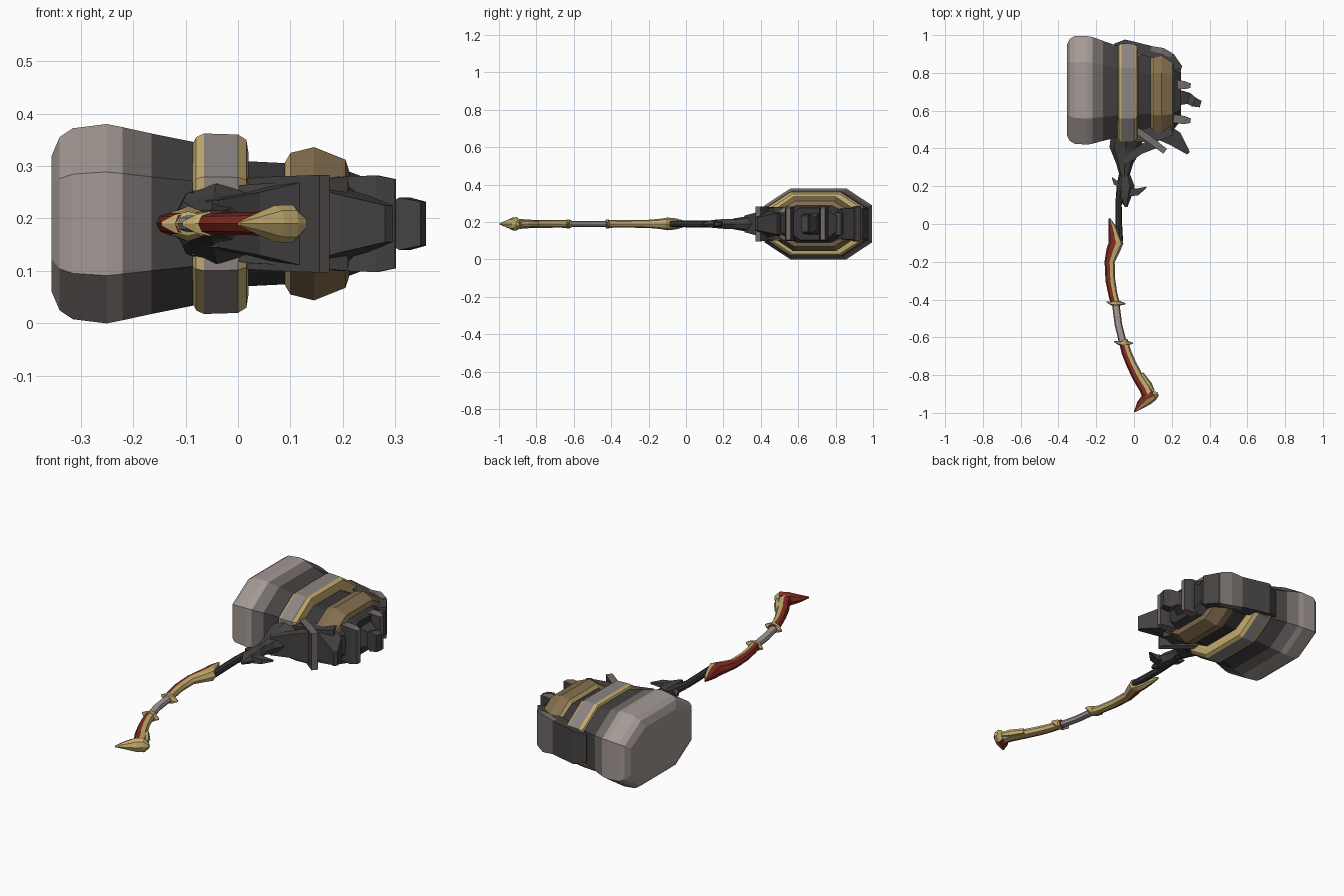
import bpy, bmesh, math
from mathutils import Vector

cube = bpy.data.objects.get("Cube")
if cube:
    bpy.data.objects.remove(cube, do_unlink=True)

ZC = 0.19  # height of the weapon's centre plane


def material(name, rgb):
    m = bpy.data.materials.new(name)
    m.use_nodes = True
    m.diffuse_color = (*rgb, 1)
    node = next(n for n in m.node_tree.nodes if n.type == 'BSDF_PRINCIPLED')
    node.inputs["Base Color"].default_value = (*rgb, 1)
    node.inputs["Roughness"].default_value = 0.7
    return m


pale = material("pale stone", (0.37, 0.32, 0.3))
mid = material("mid stone", (0.17, 0.15, 0.145))
iron = material("dark iron", (0.06, 0.054, 0.054))
black = material("black iron", (0.04, 0.037, 0.038))
gold = material("gold", (0.56, 0.42, 0.16))
bronze = material("bronze", (0.23, 0.155, 0.075))
red = material("red leather", (0.23, 0.025, 0.015))
grey = material("grey metal", (0.26, 0.23, 0.225))


def loft(name, rings, mats, rule=None, smooth=False):
    """Skin closed rings and cap both ends; rule(ring, side) picks the material."""
    bm = bmesh.new()
    vs = [[bm.verts.new(p) for p in r] for r in rings]
    n = len(vs[0])
    for i in range(len(vs) - 1):
        for j in range(n):
            k = (j + 1) % n
            f = bm.faces.new((vs[i][j], vs[i][k], vs[i + 1][k], vs[i + 1][j]))
            f.material_index = rule(i, j) if rule else 0
    for ring, i in ((vs[0], 0), (vs[-1], len(vs) - 2)):
        bm.faces.new(ring).material_index = rule(i, 0) if rule else 0
    bmesh.ops.recalc_face_normals(bm, faces=bm.faces)
    me = bpy.data.meshes.new(name)
    bm.to_mesh(me)
    bm.free()
    for m in mats:
        me.materials.append(m)
    ob = bpy.data.objects.new(name, me)
    bpy.context.collection.objects.link(ob)
    if smooth:
        bpy.ops.object.select_all(action='DESELECT')
        ob.select_set(True)
        bpy.context.view_layer.objects.active = ob
        bpy.ops.object.shade_smooth_by_angle(angle=math.radians(40))
    return ob


def octagon(x, y0, y1, h):
    """Chamfered cross-section of the head at x."""
    w, c = y1 - y0, h * 0.52
    a = w * 0.24
    half = [(y0, c), (y0 + a, h), (y1 - a, h), (y1, c)]
    return [(x, y, ZC + z) for y, z in half] + [(x, y, ZC - z) for y, z in reversed(half)]


def tube(name, stations, mats, sides=4, rule=None, smooth=False):
    """Sweep an ellipse or box along a plan path of (x, y, half width, half height)."""
    rings = []
    for i, (x, y, w, h) in enumerate(stations):
        a, b = stations[max(i - 1, 0)], stations[min(i + 1, len(stations) - 1)]
        t = Vector((b[0] - a[0], b[1] - a[1], 0)).normalized()
        n = Vector((-t.y, t.x, 0))
        s, off = (math.sqrt(2), math.pi / 4) if sides == 4 else (1, 0)
        ring = []
        for j in range(sides):
            g = off + j * math.tau / sides
            ring.append(Vector((x, y, ZC)) + n * w * s * math.cos(g)
                        + Vector((0, 0, h * s * math.sin(g))))
        rings.append(ring)
    return loft(name, rings, mats, rule, smooth)


# Hammer head: pale striking block that darkens toward the middle
block = [(-0.355, .47, .95, .13), (-0.34, .44, .98, .165), (-0.315, .425, .995, .182),
         (-0.25, .42, .995, .19), (-0.22, .425, .99, .184), (-0.165, .44, .97, .172),
         (-0.08, .46, .94, .155)]
loft("striking_block", [octagon(*s) for s in block], [pale, mid, iron],
     lambda i, j: 0 if i < 4 else i - 3)

# Gold-edged band behind the block
band = [(-0.087, .455, .935, .15), (-0.08, .44, .95, .165), (-0.065, .432, .955, .172),
        (0.0, .435, .95, .17), (0.016, .45, .94, .16), (0.02, .475, .91, .135)]
loft("head_band", [octagon(*s) for s in band], [gold, grey], lambda i, j: int(i == 2))

# Dark core and bronze band
core = [(0.0, .48, .9, .12), (0.1, .49, .89, .115), (0.21, .5, .87, .1), (0.25, .55, .8, .085)]
loft("head_core", [octagon(*s) for s in core], [black])
ring = [(0.09, .49, .89, .118), (0.1, .475, .9, .135), (0.145, .47, .905, .146),
        (0.205, .485, .885, .122), (0.212, .5, .87, .1)]
loft("bronze_band", [octagon(*s) for s in ring], [bronze, gold], lambda i, j: int(i == 0))

# Side armour of the head
tube("back_arm", [(-.1, .935, .02, .07), (-.05, .95, .027, .085), (.08, .915, .03, .085),
                  (.2, .88, .022, .085), (.235, .82, .025, .08)], [iron])
tube("back_rib", [(.09, .93, .012, .085), (.15, .915, .018, .095), (.2, .893, .012, .088)], [mid])
tube("front_arm", [(-.09, .455, .02, .06), (.02, .465, .03, .075), (.1, .47, .04, .08),
                   (.2, .5, .03, .09)], [iron])
tube("front_claw", [(.13, .5, .05, .08), (.22, .45, .042, .055), (.288, .375, .01, .035)], [iron])
tube("front_rib", [(-.005, .51, .015, .085), (.08, .45, .018, .09), (.165, .385, .016, .093)],
     [iron, mid], rule=lambda i, j: int(j in (0, 2)))

# Ribs, studs and horn on the rear face
for y in (.55, .735):
    tube("rear_rib", [(.2, y + .01, .022, .09), (.265, y, .022, .092), (.3, y - .003, .012, .085)],
         [iron, mid], rule=lambda i, j: int(j in (0, 2)))
tube("rear_horn", [(.22, .67, .045, .07), (.29, .665, .03, .035), (.318, .645, .025, .05),
                   (.353, .635, .018, .042)], [iron])
tube("rear_corner", [(.2, .83, .03, .075), (.25, .82, .02, .06)], [iron])

# Flared neck, dark shaft and thorned collar
tube("neck", [(-.05, .25, .025, .028), (-.05, .32, .045, .04), (-.045, .4, .085, .06),
              (-.04, .44, .085, .08), (-.03, .5, .06, .08)], [iron], 8)
tube("neck_wing", [(-.05, .33, .02, .045), (.03, .39, .022, .06), (.11, .43, .03, .08)], [iron])
tube("shaft", [(-.075, -.09, .017, .016), (-.08, 0, .017, .018), (-.082, .1, .017, .018),
               (-.07, .2, .022, .022), (-.05, .28, .026, .026)], [black], 8, smooth=True)
tube("collar", [(-.04, .09, .006, .008), (-.05, .14, .035, .024), (-.045, .2, .048, .03),
                (-.05, .27, .026, .03)], [iron], 6)
tube("collar_thorn", [(-.03, .17, .025, .018), (.02, .17, .018, .012), (.065, .195, .003, .003)],
     [iron])
tube("collar_thorn_small", [(-.07, .21, .018, .018), (-.1, .22, .012, .01),
                            (-.115, .245, .003, .003)], [iron])


def second_half(i, j):
    """Give the second colour to the half of an eight-sided tube on its path's right."""
    return int(2 <= j < 6)


# Upper grip, from the lower flange up to its point: red right side, gold left side
tube("upper_grip", [(-.097, -.425, .024, .022), (-.11, -.38, .024, .02),
                    (-.125, -.3, .026, .02), (-.129, -.2, .027, .022), (-.111, -.14, .036, .027),
                    (-.095, -.1, .039, .034), (-.107, -.055, .028, .03), (-.115, -.02, .022, .02),
                    (-.13, .03, .004, .005)], [red, gold], 8, second_half, True)

# Plain middle of the handle
tube("handle_core", [(-.06, -.625, .02, .016), (-.083, -.53, .02, .016), (-.097, -.42, .02, .016)],
     [pale], 8, smooth=True)

# Lower grip
tube("lower_grip", [(.08, -.92, .032, .03), (.058, -.87, .031, .025), (.02, -.81, .029, .021),
                    (-.015, -.74, .027, .021), (-.04, -.68, .026, .02), (-.057, -.615, .024, .022)],
     [red, gold], 8, second_half, True)
tube("grip_lower_bump", [(.103, -.885, .008, .012), (.08, -.85, .016, .018),
                         (.04, -.79, .01, .015)], [gold], 6)

# Gold flanges where the grips meet the plain middle
for x, y in ((-.095, -.42), (-.055, -.63)):
    tube("grip_flange", [(x - .05, y + .008, .003, .005), (x - .025, y, .011, .02),
                         (x, y, .016, .027), (x + .025, y, .011, .02),
                         (x + .05, y - .002, .003, .005)], [gold], 6)

# Beaked pommel: gold outside, red on the side facing the grip
tube("pommel", [(.128, -.9, .01, .012), (.105, -.907, .027, .036), (.07, -.925, .034, .035),
                (.035, -.957, .024, .02), (.002, -.995, .003, .004)], [gold, red], 8,
     lambda i, j: second_half(i, j) if i > 0 else 0)
